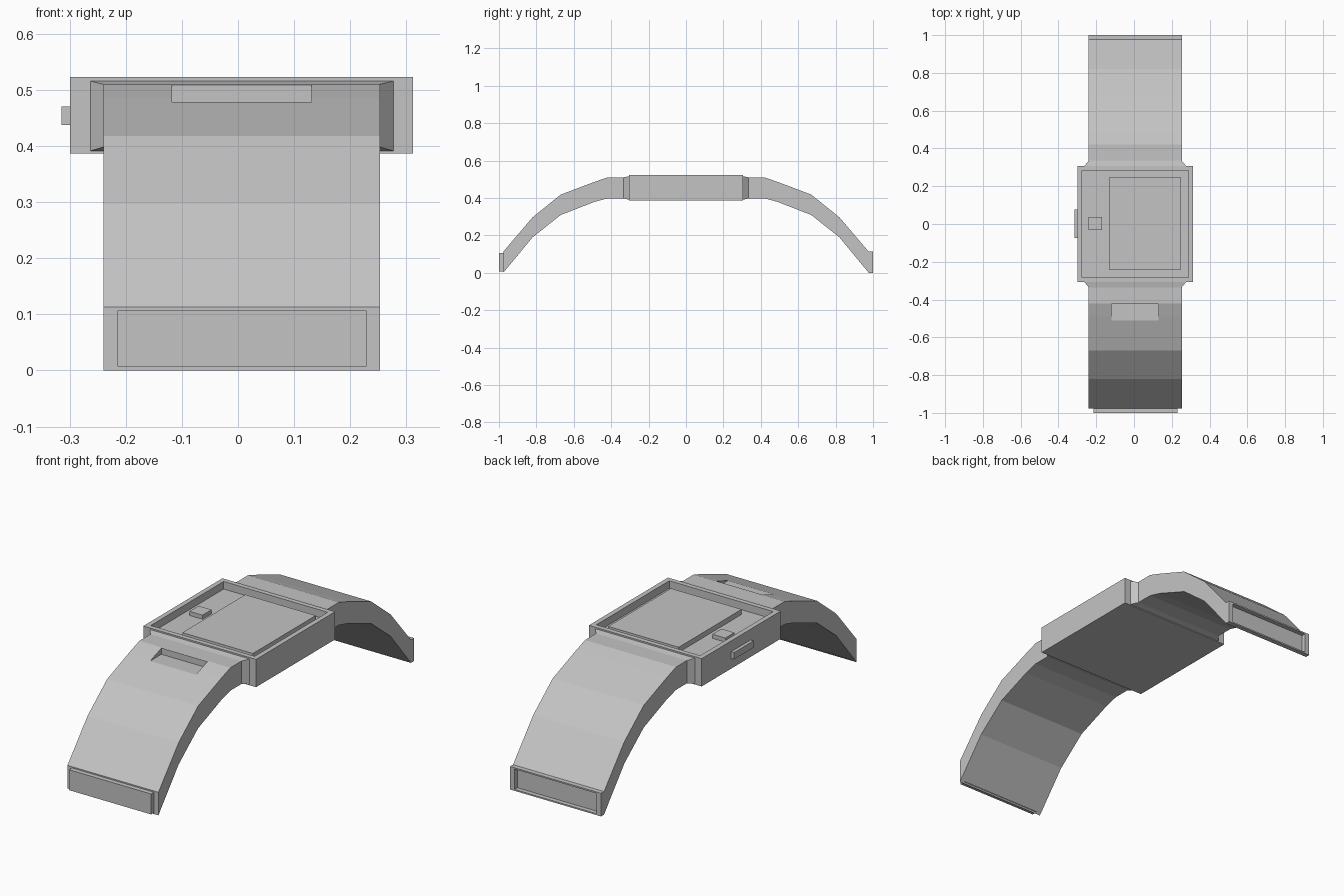
import bpy, bmesh

if "Cube" in bpy.data.objects:
    bpy.data.objects.remove(bpy.data.objects["Cube"])

grey = bpy.data.materials.new("plain grey")
grey.diffuse_color = (0.55, 0.55, 0.55, 1)
grey.use_nodes = True
grey.node_tree.nodes["Principled BSDF"].inputs["Base Color"].default_value = grey.diffuse_color


def finish(name, bm):
    bmesh.ops.recalc_face_normals(bm, faces=bm.faces)
    mesh = bpy.data.meshes.new(name)
    bm.to_mesh(mesh)
    bm.free()
    mesh.materials.append(grey)
    ob = bpy.data.objects.new(name, mesh)
    bpy.context.collection.objects.link(ob)
    return ob


def loft(bm, sections):
    """Skin rectangular sections (y, x0, x1, z0, z1) and cap both ends."""
    rings = [[bm.verts.new(p) for p in ((x0, y, z0), (x1, y, z0), (x1, y, z1), (x0, y, z1))]
             for y, x0, x1, z0, z1 in sections]
    for a, b in zip(rings, rings[1:]):
        for i in range(4):
            j = (i + 1) % 4
            bm.faces.new((a[i], a[j], b[j], b[i]))
    return bm.faces.new(rings[0]), bm.faces.new(rings[-1])


def box(name, x0, x1, y0, y1, z0, z1):
    bm = bmesh.new()
    loft(bm, [(y0, x0, x1, z0, z1), (y1, x0, x1, z0, z1)])
    return finish(name, bm)


def sink(bm, face, rim, offset):
    """Inset a face and push its centre inward, leaving a rim."""
    bm.normal_update()
    bmesh.ops.inset_region(bm, faces=[face], thickness=rim, use_even_offset=True)
    centre = bmesh.ops.extrude_discrete_faces(bm, faces=[face])["faces"][0]
    bmesh.ops.translate(bm, verts=centre.verts, vec=offset)


# Case with a sunken top
bm = bmesh.new()
loft(bm, [(-0.306, -0.299, 0.312, 0.387, 0.523), (0.306, -0.299, 0.312, 0.387, 0.523)])
bmesh.ops.recalc_face_normals(bm, faces=bm.faces)
top = max(bm.faces, key=lambda f: f.calc_center_median().z)
sink(bm, top, 0.024, (0, 0, -0.037))
finish("case", bm)

# Screen, face button and side button
box("screen", -0.132, 0.25, -0.242, 0.245, 0.48, 0.511)
box("face_button", -0.24, -0.17, -0.032, 0.038, 0.48, 0.506)
box("side_button", -0.315, -0.295, -0.073, 0.078, 0.437, 0.47)

# Straps, each with a tapered lug at the case: (y, bottom z, top z)
X0, X1 = -0.24, 0.253
PROFILE = [(0.335, 0.398, 0.51), (0.42, 0.398, 0.51), (0.49, 0.379, 0.486),
           (0.67, 0.309, 0.418), (0.82, 0.19, 0.297), (0.977, 0.0, 0.113)]


def strap(name, s, end):
    bm = bmesh.new()
    rows = [(s * 0.3, -0.268, 0.282, 0.39, 0.517)]
    rows += [(s * y, X0, X1, a, b) for y, a, b in PROFILE]
    if end:
        rows.append((s * end, X0, X1, 0.0, 0.113))
    tip = loft(bm, rows)[1]
    bmesh.ops.recalc_face_normals(bm, faces=bm.faces)
    if end:  # clasp socket
        bm.normal_update()
        tip = max(bm.faces, key=lambda f: s * f.calc_center_median().y)
        bmesh.ops.inset_region(bm, faces=[tip], thickness=0.007, use_even_offset=True)
        for v in tip.verts:
            v.co.x = -0.215 if v.co.x < 0 else 0.229
        pit = bmesh.ops.extrude_discrete_faces(bm, faces=[tip])["faces"][0]
        bmesh.ops.translate(bm, verts=pit.verts, vec=(0, -s * 0.022, 0))
    return finish(name, bm)


strap("back_strap", 1, 1.0)
front = strap("front_strap", -1, None)

# Clasp tab on the front strap
box("clasp_tab", -0.215, 0.229, -1.0, -0.97, 0.007, 0.107)

# Wedge notch cut into the front strap
cutter = box("notch_cutter", -0.118, 0.131, -0.6, -0.424, 0.478, 0.6)
cutter.hide_render = True
mod = front.modifiers.new("notch", 'BOOLEAN')
mod.operation = 'DIFFERENCE'
mod.object = cutter
mod.solver = 'EXACT'
bpy.context.view_layer.objects.active = front
bpy.ops.object.modifier_apply(modifier=mod.name)
bpy.data.objects.remove(cutter)
